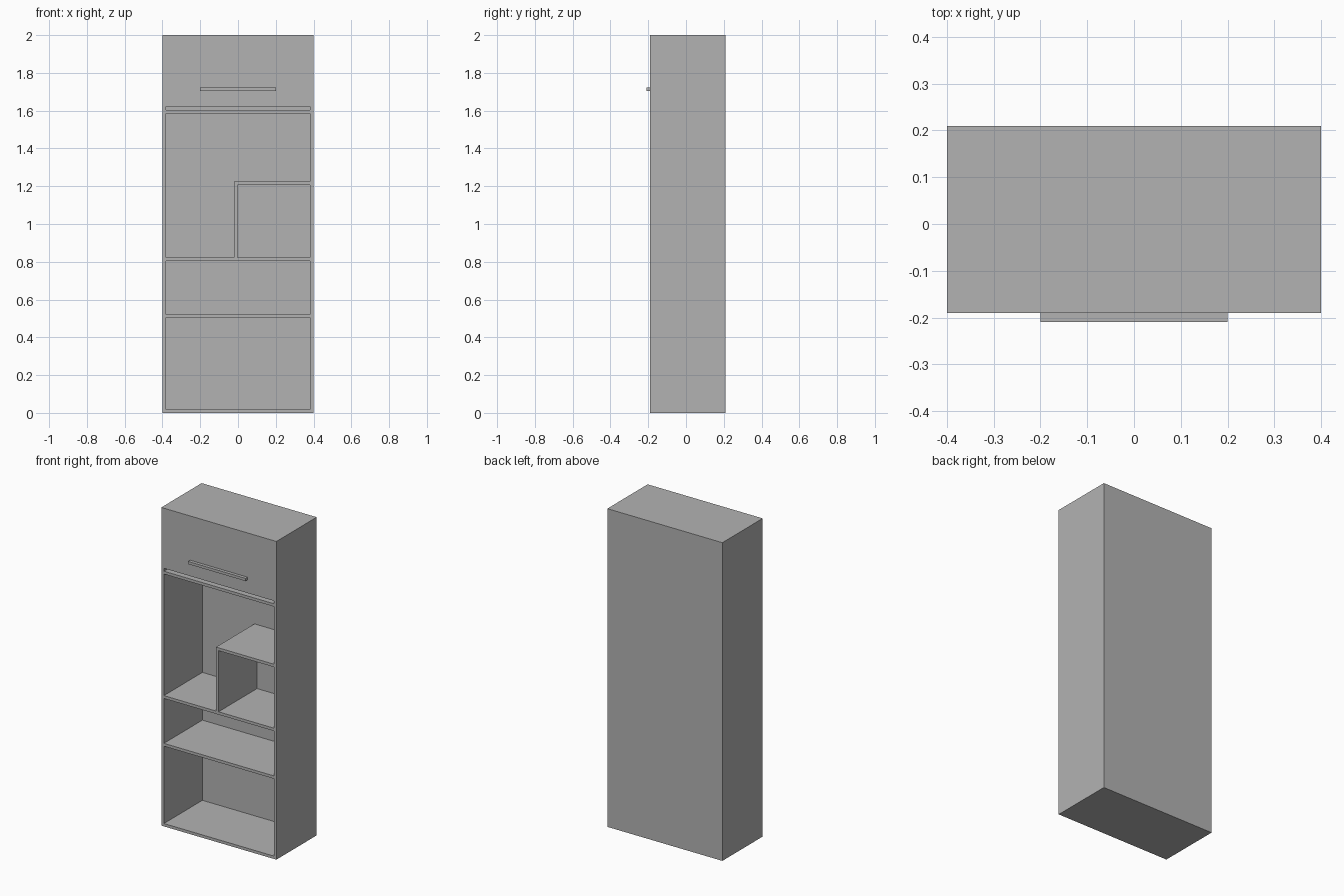
import bpy

cube = bpy.data.objects.get("Cube")
if cube:
    bpy.data.objects.remove(cube, do_unlink=True)

# One plain grey finish
grey = bpy.data.materials.new("plain_grey")
grey.use_nodes = True
COLOUR = (0.45, 0.45, 0.45, 1)
grey.diffuse_color = COLOUR
grey.node_tree.nodes["Principled BSDF"].inputs["Base Color"].default_value = COLOUR

T = 0.018                    # board thickness
W, H = 0.4, 2.0              # half width, height
FRONT, BACK = -0.19, 0.21
INNER = W - T


def box(name, x, y, z):
    """Axis-aligned board from (low, high) ranges."""
    bpy.ops.mesh.primitive_cube_add(size=1, location=[sum(r) / 2 for r in (x, y, z)])
    ob = bpy.context.object
    ob.name = name
    ob.scale = [r[1] - r[0] for r in (x, y, z)]
    bpy.ops.object.transform_apply(location=False, rotation=False, scale=True)
    ob.data.materials.append(grey)
    return ob


# Carcass: a solid block hollowed by one box per compartment
cabinet = box("cabinet", (-W, W), (FRONT, BACK), (0, H))
divider = -0.02
door_bottom = 1.622
open_front = (FRONT - 0.1, BACK - T)
hollows = [
    ("bottom_bay", (-INNER, INNER), open_front, (T, 0.504)),
    ("middle_bay", (-INNER, INNER), open_front, (0.504 + T, 0.804)),
    ("side_bay", (-INNER, divider), open_front, (0.804 + T, 1.586)),
    ("niche", (divider + T, INNER), open_front, (0.804 + T, 1.206)),
    ("upper_bay", (-INNER, INNER), open_front, (1.206 + T, 1.586)),
    ("top_bay", (-INNER, INNER), (FRONT + T, BACK - T), (1.586 + T, H - T)),
    ("finger_gap", (-INNER, INNER), open_front, (1.586 + T, door_bottom)),
]
for name, x, y, z in hollows:
    cutter = box(name + "_cutter", x, y, z)
    mod = cabinet.modifiers.new(name, "BOOLEAN")
    mod.operation = "DIFFERENCE"
    mod.solver = "EXACT"
    mod.object = cutter
    bpy.context.view_layer.objects.active = cabinet
    bpy.ops.object.modifier_apply(modifier=name)
    bpy.data.objects.remove(cutter, do_unlink=True)

# Bar handle on the top flap
box("handle", (-0.2, 0.2), (FRONT - 0.02, FRONT), (1.705, 1.722))
